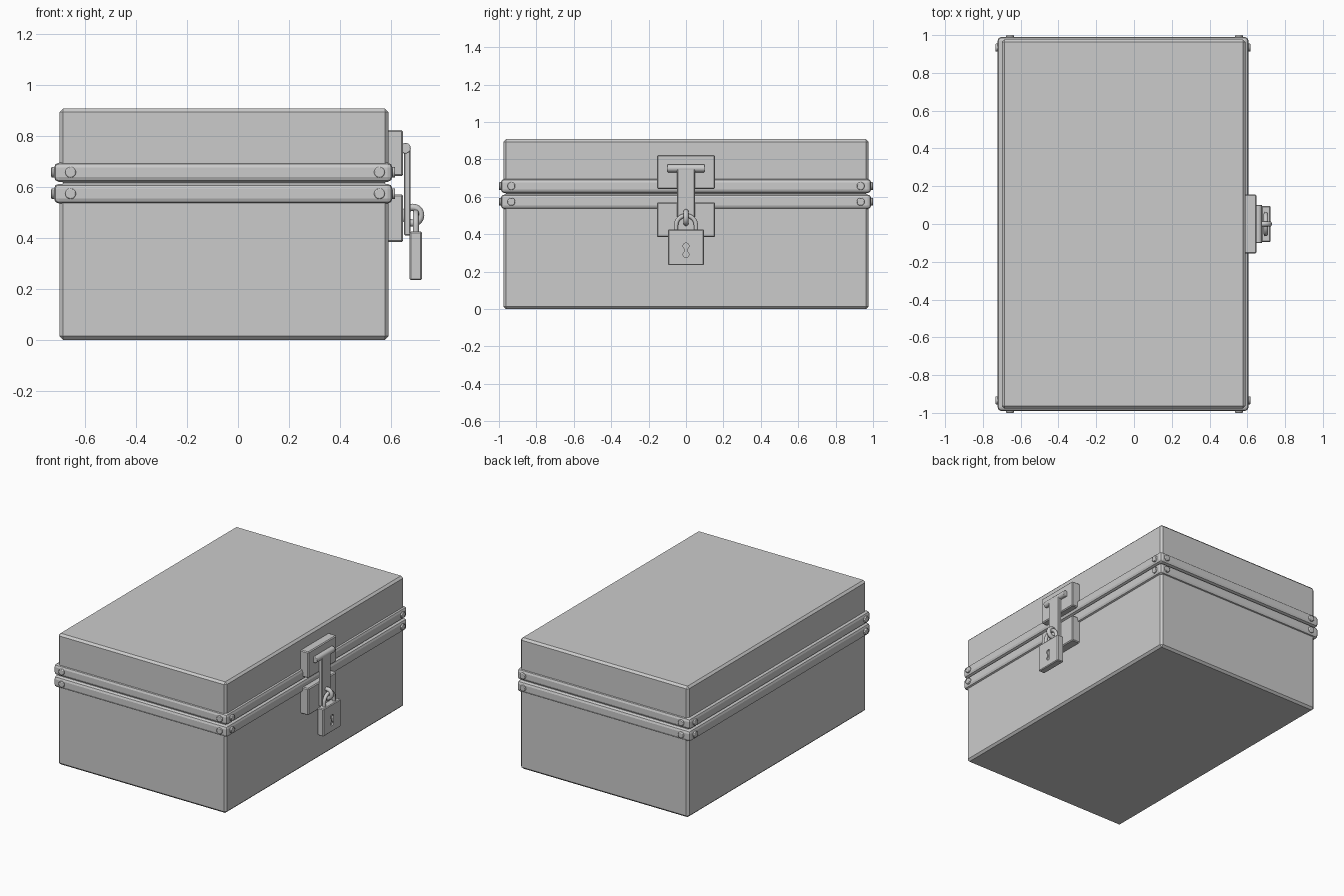
import bpy, math
from mathutils import Vector

if "Cube" in bpy.data.objects:
    bpy.data.objects.remove(bpy.data.objects["Cube"])


def finish(obj, name, bevel=0.0, segments=1):
    obj.name = name
    if bevel:
        mod = obj.modifiers.new("bevel", 'BEVEL')
        mod.width, mod.segments = bevel, segments
        mod.limit_method = 'ANGLE'
    return obj


def smooth(obj, angle=35):
    bpy.ops.object.select_all(action='DESELECT')
    obj.select_set(True)
    bpy.context.view_layer.objects.active = obj
    bpy.ops.object.shade_smooth_by_angle(angle=math.radians(angle))


def box(name, lo, hi, bevel=0.0, segments=1):
    lo, hi = Vector(lo), Vector(hi)
    bpy.ops.mesh.primitive_cube_add(size=1, location=(lo + hi) / 2)
    obj = bpy.context.object
    obj.scale = hi - lo
    bpy.ops.object.transform_apply(location=False, rotation=False, scale=True)
    return finish(obj, name, bevel, segments)


def rod(name, centre, axis, radius, depth, bevel=0.0, sides=20):
    bpy.ops.mesh.primitive_cylinder_add(vertices=sides, radius=radius, depth=depth, location=centre)
    obj = bpy.context.object
    obj.rotation_euler = Vector(axis).to_track_quat('Z', 'Y').to_euler()
    finish(obj, name, bevel, 2)
    smooth(obj)
    return obj


# Chest base and lid
X0, X1, Y = -0.70, 0.59, 0.977
box("base", (X0, -Y, 0), (X1, Y, 0.616), 0.014)
box("lid", (X0, -Y, 0.616), (X1, Y, 0.908), 0.014)

# Reinforcing bands with rivets near every corner
BX0, BX1, BY = -0.722, 0.606, 0.99
for label, z0, z1 in (("lower", 0.535, 0.612), ("upper", 0.62, 0.695)):
    box(label + "_band", (BX0, -BY, z0), (BX1, BY, z1), 0.019, 2)
    z = (z0 + z1) / 2
    for s in (-1, 1):
        for x in (-0.657, 0.555):
            rod(label + "_rivet", (x, s * (BY - 0.005), z), (0, s, 0), 0.021, 0.03, 0.004)
        for x, d in ((BX0 + 0.004, -1), (BX1 - 0.004, 1)):
            rod(label + "_rivet", (x, s * 0.934, z), (d, 0, 0), 0.021, 0.03, 0.004)

# Latch plates, hinge pin and hasp
box("upper_latch_plate", (0.57, -0.156, 0.642), (0.648, 0.156, 0.823), 0.006)
box("lower_latch_plate", (0.57, -0.156, 0.384), (0.648, 0.156, 0.57), 0.006)
rod("hinge_pin", (0.657, 0, 0.752), (0, 1, 0), 0.021, 0.2, 0.003)
box("hasp", (0.652, -0.048, 0.41), (0.677, 0.048, 0.755), 0.004)

# Staple ring through the hasp
bpy.ops.mesh.primitive_torus_add(major_radius=0.031, minor_radius=0.014, major_segments=32,
                                 minor_segments=12, location=(0.686, 0, 0.489),
                                 rotation=(math.pi / 2, 0, 0))
finish(bpy.context.object, "staple_ring")
smooth(bpy.context.object, 60)

# Padlock body with a cut keyhole
lock = box("padlock_body", (0.674, -0.096, 0.234), (0.722, 0.096, 0.425), 0.005)
R, ZU, ZL = 0.016, 0.337, 0.291
upper = [(R * math.cos(math.radians(a)), ZU + R * math.sin(math.radians(a))) for a in range(-60, 241, 25)]
lower = [(R * math.cos(math.radians(a)), ZL + R * math.sin(math.radians(a))) for a in range(120, 421, 25)]
ring = upper + lower
n = len(ring)
verts = [(x, y, z) for x in (0.712, 0.74) for y, z in ring]
faces = [tuple(reversed(range(n))), tuple(range(n, 2 * n))]
faces += [(i, (i + 1) % n, n + (i + 1) % n, n + i) for i in range(n)]
mesh = bpy.data.meshes.new("keyhole_cutter")
mesh.from_pydata(verts, [], faces)
cutter = bpy.data.objects.new("keyhole_cutter", mesh)
bpy.context.collection.objects.link(cutter)
cutter.hide_render = True
cutter.display_type = 'WIRE'
cut = lock.modifiers.new("keyhole", 'BOOLEAN')
cut.operation, cut.solver, cut.object = 'DIFFERENCE', 'EXACT', cutter
bpy.context.view_layer.objects.active = lock
for mod in list(lock.modifiers):
    bpy.ops.object.modifier_apply(modifier=mod.name)
bpy.data.objects.remove(cutter)

# Padlock shackle
curve = bpy.data.curves.new("shackle", 'CURVE')
curve.dimensions = '3D'
curve.bevel_depth, curve.bevel_resolution = 0.012, 3
SR, SZ = 0.053, 0.447
path = [(SR, 0.40)]
path += [(SR * math.cos(math.pi * i / 16), SZ + SR * math.sin(math.pi * i / 16)) for i in range(17)]
path += [(-SR, 0.40)]
spline = curve.splines.new('POLY')
spline.points.add(len(path) - 1)
for p, (y, z) in zip(spline.points, path):
    p.co = (0.698, y, z, 1)
shackle = bpy.data.objects.new("shackle", curve)
bpy.context.collection.objects.link(shackle)
